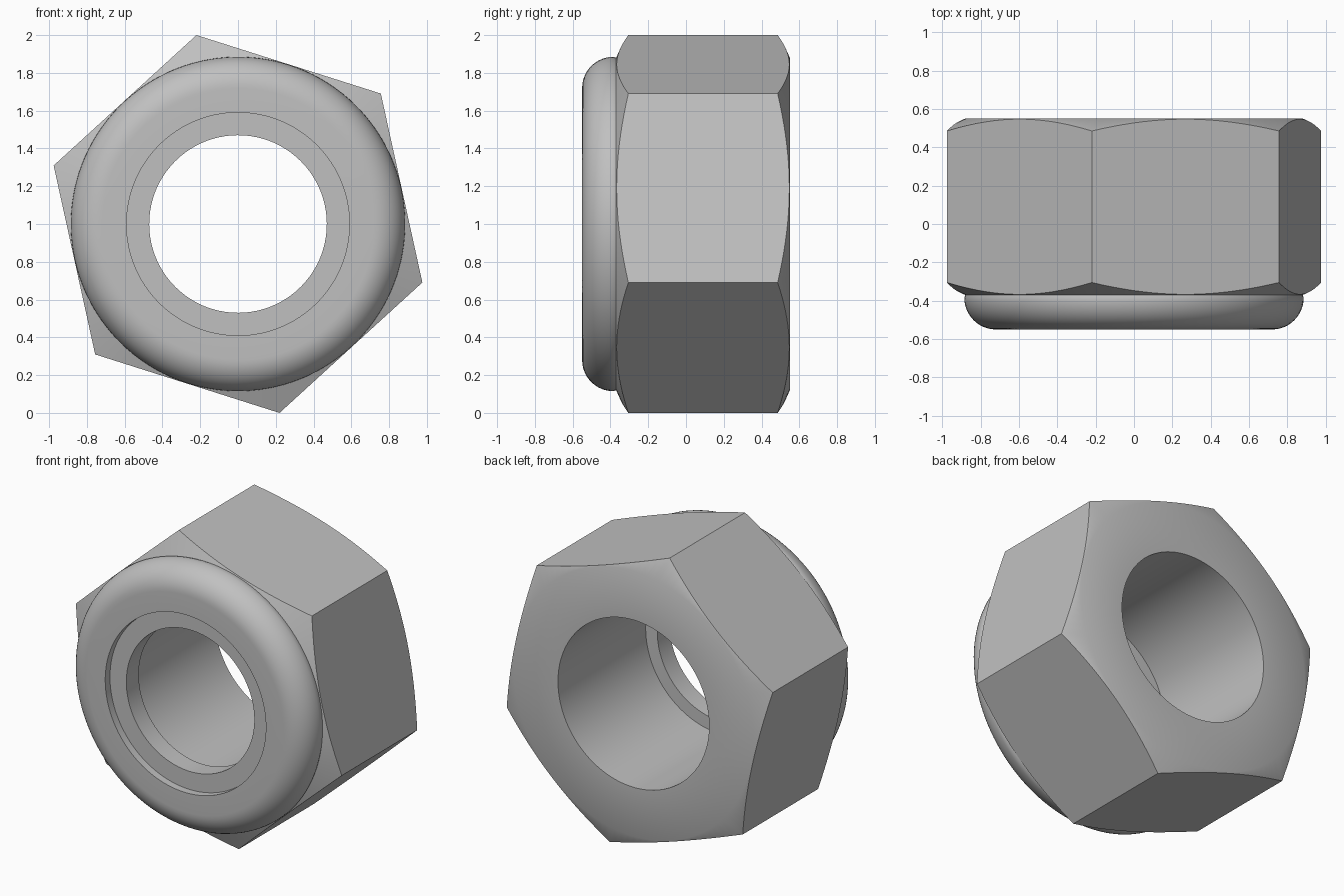
import bpy, bmesh
from math import sin, cos, pi, radians

cube = bpy.data.objects.get("Cube")
if cube:
    bpy.data.objects.remove(cube, do_unlink=True)

SEGMENTS = 120            # multiple of six, so every hex corner gets a vertex
TURN = radians(102.4)     # angle of the uppermost hex corner
CORNER = 1.024            # hex corner radius
FLAT = CORNER * cos(pi / 6)
BACK, SEAT, FRONT = 0.55, -0.37, -0.55
CHAMFER_R, SLOPE = 0.88, 0.45

steel = bpy.data.materials.new("grey steel")
steel.use_nodes = True
colour = (0.53, 0.53, 0.53, 1)
steel.diffuse_color = colour
steel.node_tree.nodes["Principled BSDF"].inputs["Base Color"].default_value = colour


def circle(r, y):
    """Round ring: the same radius and depth at every angle."""
    return lambda a: (r, y)


def hexagon(y, direction):
    """Hexagonal ring whose corners are cut back by the conical chamfer."""
    def point(a):
        r = FLAT / cos(a % (pi / 3) - pi / 6)
        return r, y - direction * (r - CHAMFER_R) * SLOPE
    return point


def ring_solid(name, rings):
    """Bridge a closed loop of rings around the bore axis."""
    bm = bmesh.new()
    loops = []
    for ring in rings:
        loop = []
        for i in range(SEGMENTS):
            a = 2 * pi * i / SEGMENTS
            r, y = ring(a)
            loop.append(bm.verts.new((r * cos(a + TURN), y, 1 + r * sin(a + TURN))))
        loops.append(loop)
    for k, p in enumerate(loops):
        q = loops[(k + 1) % len(loops)]
        for i in range(SEGMENTS):
            j = (i + 1) % SEGMENTS
            bm.faces.new((p[i], p[j], q[j], q[i]))
    bmesh.ops.recalc_face_normals(bm, faces=bm.faces)
    mesh = bpy.data.meshes.new(name)
    bm.to_mesh(mesh)
    bm.free()
    mesh.materials.append(steel)
    obj = bpy.data.objects.new(name, mesh)
    bpy.context.collection.objects.link(obj)
    bpy.ops.object.select_all(action='DESELECT')
    obj.select_set(True)
    bpy.context.view_layer.objects.active = obj
    bpy.ops.object.shade_smooth_by_angle(angle=radians(30))
    return obj


# Hex body with bore, chamfers and rounded front collar
FILLET = 0.165
collar = [circle(0.885 - FILLET + FILLET * cos(t), FRONT + FILLET - FILLET * sin(t))
          for t in (pi / 2 * i / 12 for i in range(13))]
ring_solid("nut_body", [
    circle(0.555, BACK), circle(CHAMFER_R, BACK),
    hexagon(BACK, 1), hexagon(SEAT, -1),
    circle(CHAMFER_R, SEAT), *collar,
    circle(0.59, FRONT), circle(0.59, SEAT), circle(0.555, SEAT)])

# Locking insert, recessed inside the collar
ring_solid("locking_insert", [
    circle(0.47, -0.5), circle(0.59, -0.5),
    circle(0.59, SEAT), circle(0.47, SEAT)])
